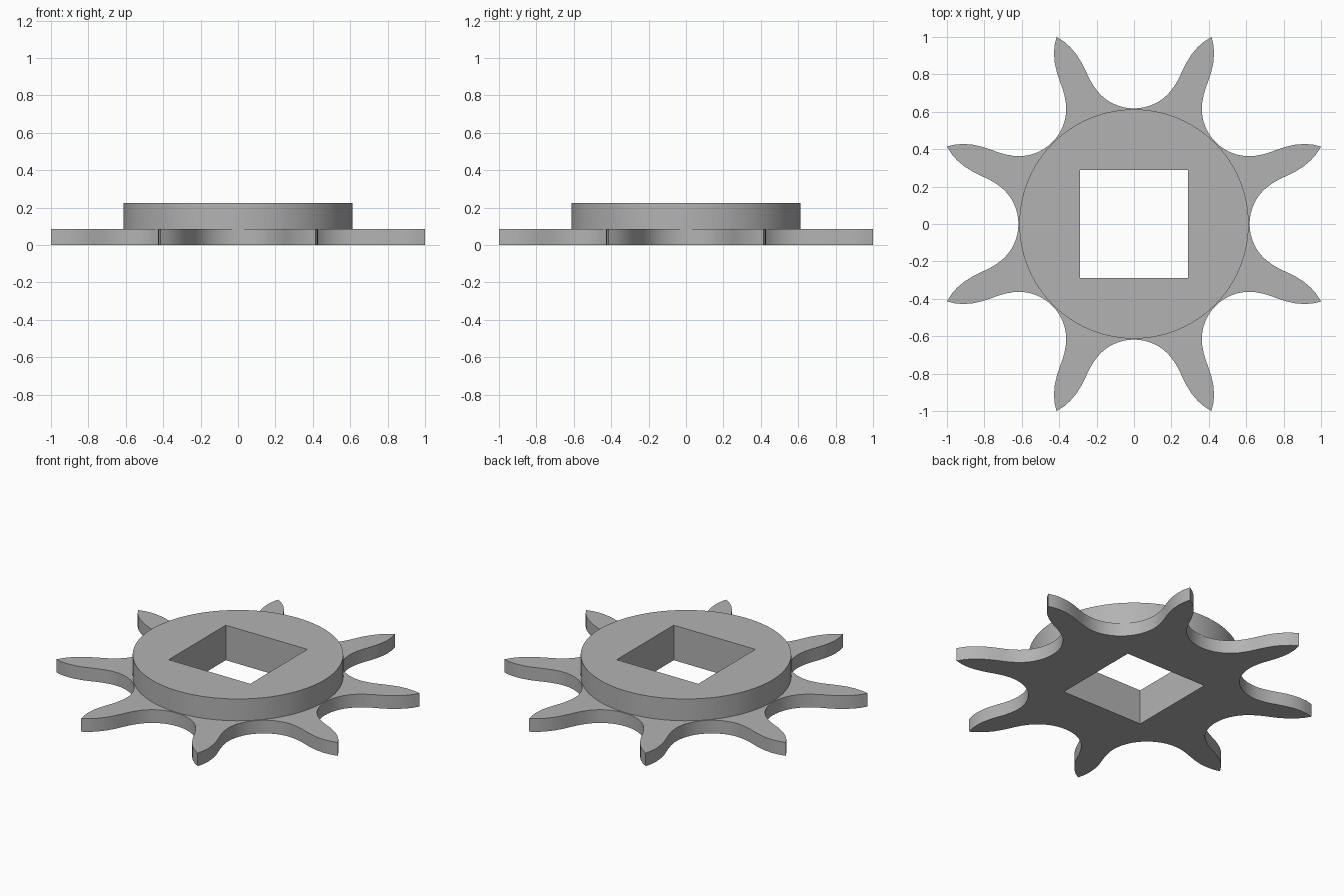
import bpy, bmesh, math
from mathutils import Matrix, Vector

cube = bpy.data.objects.get("Cube")
if cube:
    bpy.data.objects.remove(cube, do_unlink=True)

TEETH = 8
HOLE = 0.29
PLATE_TOP, HUB_TOP = 0.085, 0.225
HUB_RADIUS, ROOT_RADIUS, SEAT_RADIUS = 0.613, 0.618, 0.255

steel = bpy.data.materials.new("grey steel")
steel.use_nodes = True
grey = (0.45, 0.45, 0.45, 1)
steel.diffuse_color = grey
steel.node_tree.nodes["Principled BSDF"].inputs["Base Color"].default_value = grey


def make_slab(name, outline, bottom, top):
    """Extrude an outline with the square bore cut through it."""
    bore = [(HOLE, HOLE), (-HOLE, HOLE), (-HOLE, -HOLE), (HOLE, -HOLE)]
    bm = bmesh.new()
    for loop in (outline, bore):
        verts = [bm.verts.new((p[0], p[1], bottom)) for p in loop]
        for i, v in enumerate(verts):
            bm.edges.new((verts[i - 1], v))
    bmesh.ops.triangle_fill(bm, use_beauty=True, edges=bm.edges[:])
    lifted = bmesh.ops.extrude_face_region(bm, geom=bm.faces[:], use_keep_orig=True)
    bmesh.ops.translate(bm, vec=(0, 0, top - bottom),
                        verts=[g for g in lifted["geom"] if isinstance(g, bmesh.types.BMVert)])
    bmesh.ops.recalc_face_normals(bm, faces=bm.faces[:])
    mesh = bpy.data.meshes.new(name)
    bm.to_mesh(mesh)
    bm.free()
    mesh.materials.append(steel)
    obj = bpy.data.objects.new(name, mesh)
    bpy.context.collection.objects.link(obj)
    bpy.ops.object.select_all(action='DESELECT')
    obj.select_set(True)
    bpy.context.view_layer.objects.active = obj
    bpy.ops.object.shade_smooth_by_angle(angle=math.radians(25))


# Half of one gap: round roller seat, tooth flank, then the curved tip
half = []
for i in range(9):
    a = math.radians(50) * i / 8
    half.append((SEAT_RADIUS * math.sin(a),
                 ROOT_RADIUS + SEAT_RADIUS * (1 - math.cos(a))))
half += [(0.222, 0.747), (0.242, 0.783), (0.26, 0.822), (0.28, 0.862),
         (0.308, 0.907), (0.34, 0.945), (0.375, 0.976), (0.414, 1.0)]

# Mirror the half gap, dropping the shared root and one tip
gap = [(-x, y) for x, y in reversed(half[1:])] + half[:-1]
sprocket_outline = []
for k in range(TEETH):
    turn = Matrix.Rotation(-k * math.tau / TEETH, 2)
    sprocket_outline += [turn @ Vector(p) for p in gap]

hub_outline = [(HUB_RADIUS * math.cos(i * math.tau / 96),
                HUB_RADIUS * math.sin(i * math.tau / 96)) for i in range(96)]

make_slab("toothed_plate", sprocket_outline, 0, PLATE_TOP)
make_slab("hub_ring", hub_outline, PLATE_TOP, HUB_TOP)
